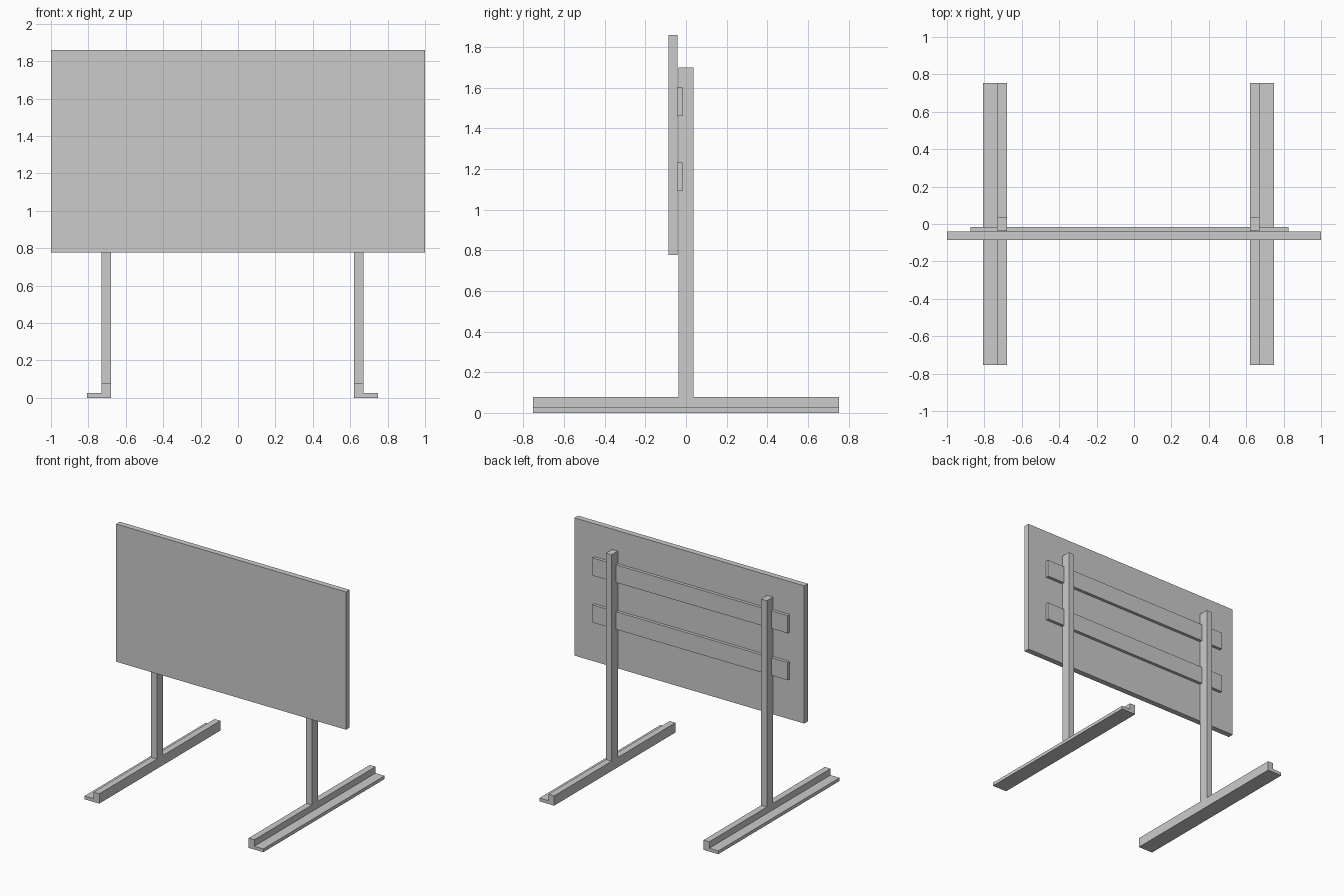
import bpy

if "Cube" in bpy.data.objects:
    bpy.data.objects.remove(bpy.data.objects["Cube"])

STAND_X = -0.03   # the stand sits slightly left of the board's centre
FOOT_H = 0.077


def extrude(name, profile, y0, y1):
    """Extrude an x/z outline from y0 to y1."""
    n = len(profile)
    verts = [(x, y, z) for y in (y0, y1) for x, z in profile]
    faces = [tuple(range(n)), tuple(range(2 * n - 1, n - 1, -1))]
    faces += [(i, i + n, (i + 1) % n + n, (i + 1) % n) for i in range(n)]
    mesh = bpy.data.meshes.new(name)
    mesh.from_pydata(verts, [], faces)
    mesh.update()
    obj = bpy.data.objects.new(name, mesh)
    bpy.context.collection.objects.link(obj)
    return obj


def box(name, x0, x1, y0, y1, z0, z1):
    return extrude(name, [(x0, z0), (x1, z0), (x1, z1), (x0, z1)], y0, y1)


# Display panel
box("board", -1, 1, -0.086, -0.041, 0.776, 1.859)

# Cross rails behind the panel, let into the posts
for name, z in (("lower_rail", 1.092), ("upper_rail", 1.461)):
    box(name, -0.873, 0.825, -0.041, -0.017, z, z + 0.139)

# Posts and L-section feet, flange pointing outwards
for label, side in (("left", -1), ("right", 1)):
    inner, bar, flange = (STAND_X + side * d for d in (0.65, 0.70, 0.778))
    outline = [(inner, 0), (flange, 0), (flange, 0.026),
               (bar, 0.026), (bar, FOOT_H), (inner, FOOT_H)]
    if side < 0:
        outline.reverse()   # keep normals outward on the mirrored side
    extrude(label + "_foot", outline, -0.753, 0.753)
    box(label + "_post", min(inner, bar), max(inner, bar),
        -0.038, 0.038, FOOT_H, 1.70)
